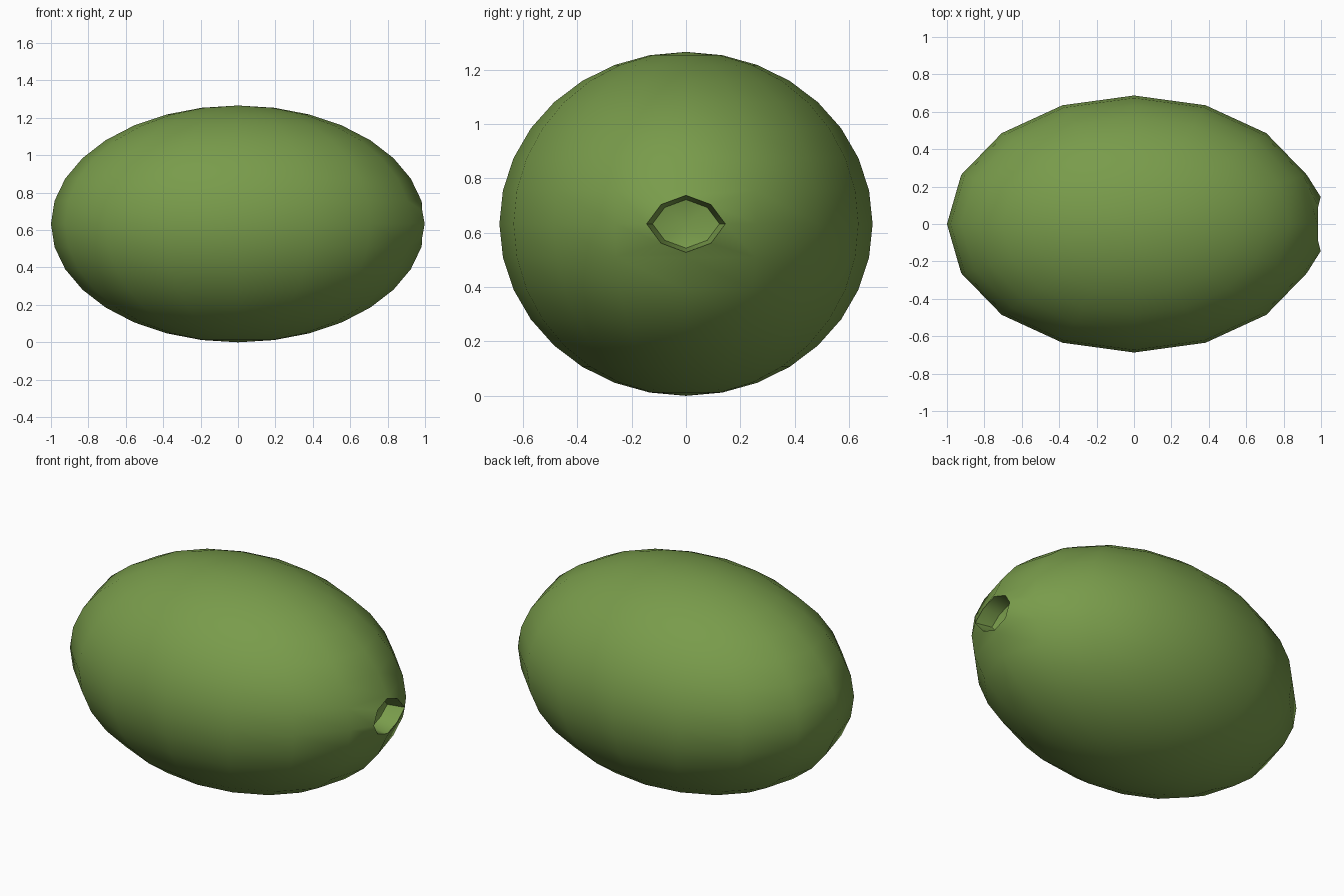
import bpy, bmesh, math
from mathutils import Vector

if "Cube" in bpy.data.objects:
    bpy.data.objects.remove(bpy.data.objects["Cube"])

RX, RY, RZ = 1.0, 0.687, 0.633

# Ellipsoid body
bm = bmesh.new()
bmesh.ops.create_uvsphere(bm, u_segments=16, v_segments=16, radius=1.0)
for v in bm.verts:
    v.co = Vector((v.co.x * RX, v.co.y * RY, v.co.z * RZ))

# Open the +x end
tip = max(bm.verts, key=lambda v: v.co.x)
bmesh.ops.delete(bm, geom=[tip], context='VERTS')
loop = list({v for e in bm.edges if e.is_boundary for v in e.verts})


def turn(v):
    return math.atan2(v.co.z / RZ, v.co.y / RY)


loop.sort(key=turn)


def ring(scale, depth):
    """Rounded diamond ring of eight points matching the opening."""
    out = []
    for v in loop:
        y, z = v.co.y, v.co.z
        sy = (y > 0.05) - (y < -0.05)
        sz = (z > 0.05) - (z < -0.05)
        if sy and sz:
            p = (0.985, 0.092 * sy, 0.071 * sz)
        elif sy:
            p = (0.998, 0.145 * sy, 0)
        else:
            p = (0.984, 0, 0.105 * sz)
        out.append(bm.verts.new((p[0] - depth, p[1] * scale, p[2] * scale)))
    return out


def bridge(a, b):
    for i in range(8):
        j = (i + 1) % 8
        bm.faces.new((a[i], a[j], b[j], b[i]))


# Pit hole: rim, wall and floor
rim, wall = ring(1.0, 0.0), ring(0.85, 0.1)
bridge(loop, rim)
bridge(rim, wall)
floor = bm.verts.new((0.86, 0, 0))
for i in range(8):
    bm.faces.new((wall[i], wall[(i + 1) % 8], floor))

bmesh.ops.recalc_face_normals(bm, faces=bm.faces[:])
mesh = bpy.data.meshes.new("olive_body")
bm.to_mesh(mesh)
bm.free()
olive = bpy.data.objects.new("olive_body", mesh)
bpy.context.collection.objects.link(olive)
olive.location.z = RZ

# Smooth skin with a crisp hole edge
bpy.context.view_layer.objects.active = olive
olive.select_set(True)
bpy.ops.object.shade_smooth_by_angle(angle=math.radians(42))

mat = bpy.data.materials.new("olive_green")
mat.diffuse_color = (0.19, 0.33, 0.07, 1)
mat.use_nodes = True
mat.node_tree.nodes["Principled BSDF"].inputs["Base Color"].default_value = mat.diffuse_color
mesh.materials.append(mat)
